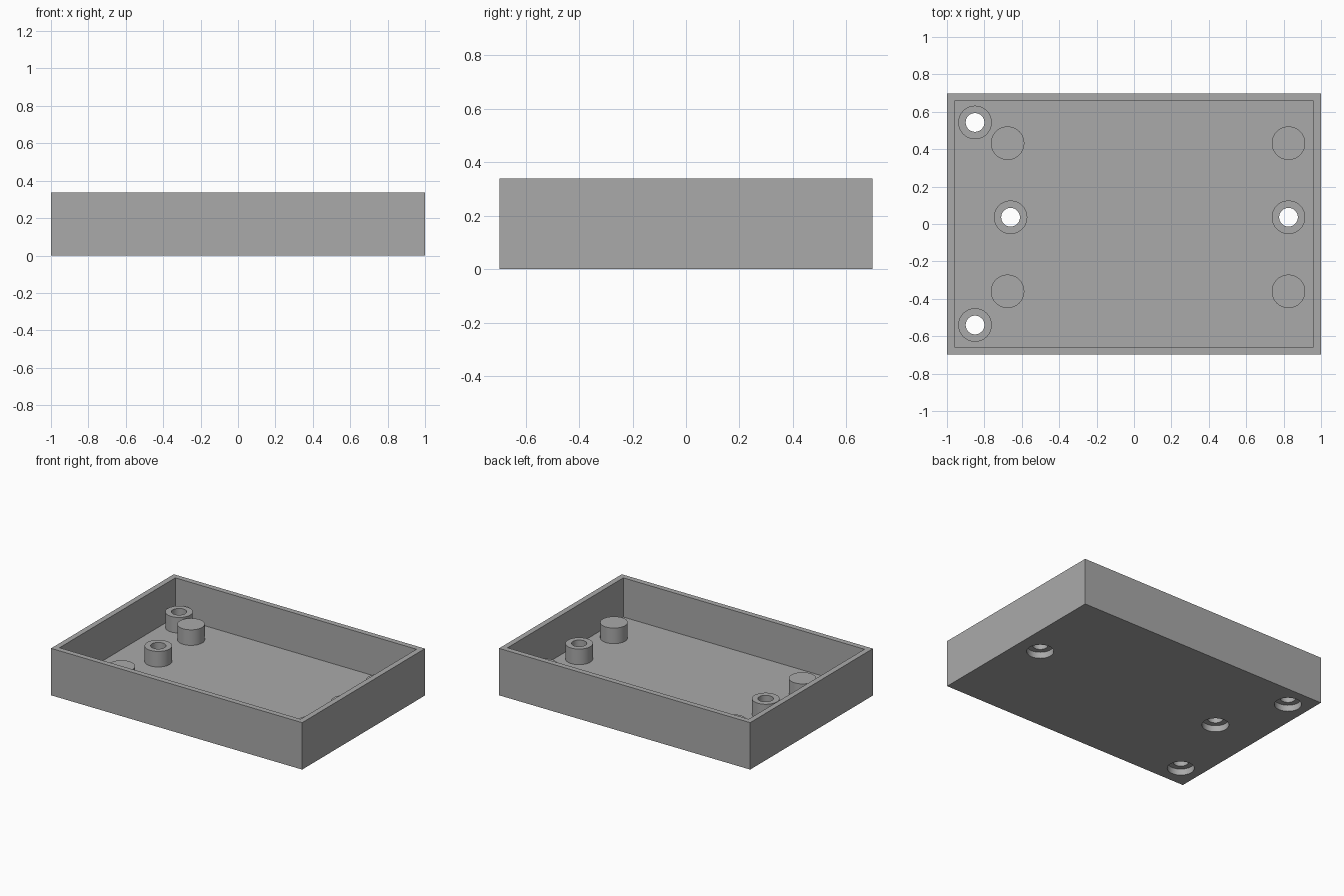
import bpy
import bmesh
from math import radians
from mathutils import Matrix, Vector

if "Cube" in bpy.data.objects:
    bpy.data.objects.remove(bpy.data.objects["Cube"], do_unlink=True)

LENGTH, WIDTH, HEIGHT = 2.0, 1.396, 0.338
WALL, FLOOR = 0.056, 0.056
POST_TOP, POST_R, HOLE_R = 0.168, 0.0895, 0.05
BORE_R, BORE_DEPTH = 0.088, 0.045
SIDES = 64

HOLLOW = {"back_right_standoff": (-0.85, 0.543),
          "front_right_standoff": (-0.85, -0.54),
          "middle_right_standoff": (-0.66, 0.036),
          "middle_left_standoff": (0.826, 0.036)}
SOLID = {"back_right_peg": (-0.676, 0.432),
         "front_right_peg": (-0.676, -0.36),
         "back_left_peg": (0.826, 0.432),
         "front_left_peg": (0.826, -0.36)}

grey = bpy.data.materials.new("plain grey")
grey.use_nodes = True
grey.diffuse_color = (0.4, 0.4, 0.4, 1)
grey.node_tree.nodes["Principled BSDF"].inputs["Base Color"].default_value = (0.4, 0.4, 0.4, 1)


def make_object(name, bm):
    bmesh.ops.recalc_face_normals(bm, faces=bm.faces)
    mesh = bpy.data.meshes.new(name)
    bm.to_mesh(mesh)
    bm.free()
    mesh.materials.append(grey)
    obj = bpy.data.objects.new(name, mesh)
    bpy.context.collection.objects.link(obj)
    return obj


def smooth(obj):
    bpy.ops.object.select_all(action="DESELECT")
    obj.select_set(True)
    bpy.context.view_layer.objects.active = obj
    bpy.ops.object.shade_smooth_by_angle(angle=radians(30))


def add_cylinder(bm, x, y, z0, z1, r):
    bmesh.ops.create_cone(bm, cap_ends=True, segments=SIDES, radius1=r, radius2=r,
                          depth=z1 - z0,
                          matrix=Matrix.Translation((x, y, (z0 + z1) / 2)))


def ring(name, x, y):
    """Revolve a rectangular section into a tube."""
    bm = bmesh.new()
    section = [(HOLE_R, BORE_DEPTH), (POST_R, BORE_DEPTH), (POST_R, POST_TOP), (HOLE_R, POST_TOP)]
    verts = [bm.verts.new((x + r, y, z)) for r, z in section]
    edges = [bm.edges.new((verts[i], verts[i - 1])) for i in range(len(verts))]
    bmesh.ops.spin(bm, geom=verts + edges, cent=(x, y, 0), axis=(0, 0, 1),
                   angle=radians(360), steps=SIDES, use_merge=True)
    bmesh.ops.remove_doubles(bm, verts=bm.verts, dist=0.0001)
    return make_object(name, bm)


# Open tray: a box whose top is inset and pushed down to the floor
bm = bmesh.new()
bmesh.ops.create_cube(bm, size=1, matrix=Matrix.Translation((0, 0, HEIGHT / 2))
                      @ Matrix.Diagonal((LENGTH, WIDTH, HEIGHT, 1)))
bm.normal_update()
top = max(bm.faces, key=lambda f: f.calc_center_median().z)
bmesh.ops.inset_region(bm, faces=[top], thickness=WALL)
sunk = bmesh.ops.extrude_face_region(bm, geom=[top])["geom"]
bmesh.ops.translate(bm, vec=Vector((0, 0, FLOOR - HEIGHT)),
                    verts=[v for v in sunk if isinstance(v, bmesh.types.BMVert)])
if top.is_valid:
    bmesh.ops.delete(bm, geom=[top], context="FACES_ONLY")
tray = make_object("tray", bm)

# Screw recesses through the tray floor, below the standoffs
bm = bmesh.new()
for x, y in HOLLOW.values():
    add_cylinder(bm, x, y, -0.1, FLOOR + 0.05, BORE_R)
cutter = make_object("recess_cutter", bm)
cutter.hide_render = True
cut = tray.modifiers.new("recesses", "BOOLEAN")
cut.operation = "DIFFERENCE"
cut.solver = "EXACT"
cut.object = cutter
bpy.context.view_layer.objects.active = tray
bpy.ops.object.modifier_apply(modifier=cut.name)
bpy.data.objects.remove(cutter, do_unlink=True)
smooth(tray)

# Hollow standoffs
for name, (x, y) in HOLLOW.items():
    smooth(ring(name, x, y))

# Solid support pegs
for name, (x, y) in SOLID.items():
    bm = bmesh.new()
    add_cylinder(bm, x, y, FLOOR / 2, POST_TOP, POST_R)
    smooth(make_object(name, bm))
